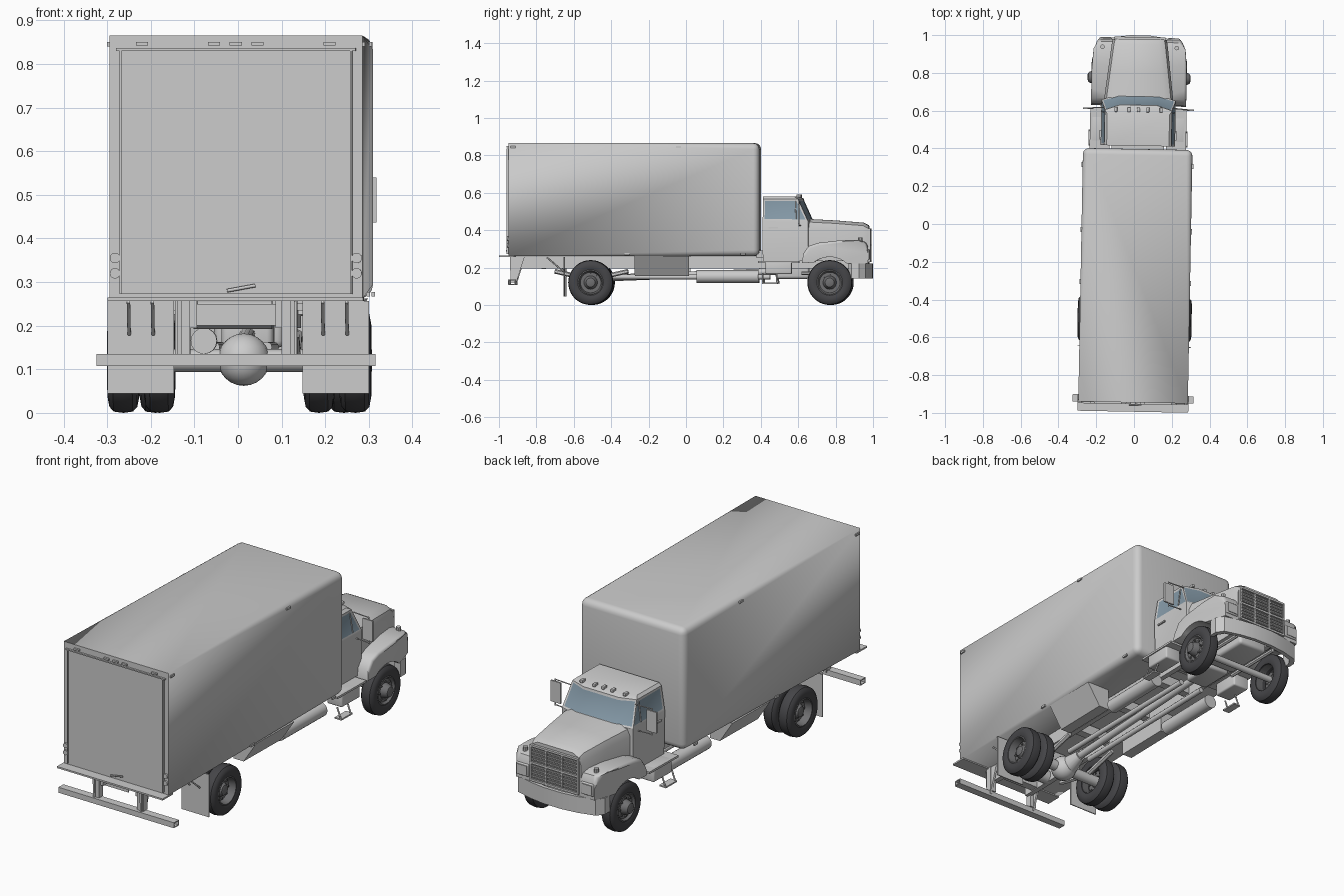
import bpy, bmesh, math
from mathutils import Vector, Matrix

cube = bpy.data.objects.get("Cube")
if cube:
    bpy.data.objects.remove(cube)


def material(name, r, g, b):
    m = bpy.data.materials.new(name)
    m.use_nodes = True
    m.diffuse_color = (r, g, b, 1)
    m.node_tree.nodes["Principled BSDF"].inputs["Base Color"].default_value = (r, g, b, 1)
    return m


BODY = material("body_grey", .6, .6, .6)
GLASS = material("window_blue", .24, .33, .4)
RUBBER = material("tyre_black", .06, .06, .065)
STEEL = material("wheel_steel", .16, .16, .165)
DARK = material("grille_dark", .2, .2, .2)

# The truck stands very slightly turned about the vertical axis
PLACE = Matrix.Translation((.0125, 0, 0)) @ Matrix.Rotation(math.radians(-1.06), 4, 'Z')
made = []


def finish(name, bm, *mats):
    bmesh.ops.recalc_face_normals(bm, faces=bm.faces)
    me = bpy.data.meshes.new(name)
    bm.to_mesh(me)
    bm.free()
    for m in mats:
        me.materials.append(m)
    ob = bpy.data.objects.new(name, me)
    bpy.context.collection.objects.link(ob)
    ob.matrix_world = PLACE
    made.append(ob)
    return ob


def round_edges(bm, width, keep=lambda e: True, segs=3):
    bmesh.ops.recalc_face_normals(bm, faces=bm.faces)
    edges = [e for e in bm.edges if e.calc_face_angle(0) > .5 and keep(e)]
    bmesh.ops.bevel(bm, geom=edges, offset=width, segments=segs, profile=.5,
                    affect='EDGES', clamp_overlap=True)


def loft(rings):
    """Skin a row of equal point rings and cap both ends."""
    bm = bmesh.new()
    rows = [[bm.verts.new(p) for p in ring] for ring in rings]
    n = len(rows[0])
    for a, b in zip(rows, rows[1:]):
        for i in range(n):
            bm.faces.new((a[i], a[(i + 1) % n], b[(i + 1) % n], b[i]))
    bm.faces.new(rows[0])
    bm.faces.new(rows[-1])
    return bm


def box(name, lo, hi, mat=BODY, bevel=0):
    (a, b, c), (d, e, f) = lo, hi
    bm = loft([[(a, b, z), (d, b, z), (d, e, z), (a, e, z)] for z in (c, f)])
    if bevel:
        round_edges(bm, bevel)
    return finish(name, bm, mat)


def side_box(name, s, lo, hi, mat=BODY, bevel=0):
    xs = sorted((s * lo[0], s * hi[0]))
    return box(name, (xs[0], *lo[1:]), (xs[1], *hi[1:]), mat, bevel)


def prism(name, profile, x0, x1, mat=BODY):
    return finish(name, loft([[(x, y, z) for y, z in profile] for x in (x0, x1)]), mat)


def rod(name, p, q, r, mat=BODY, sides=12, r2=None):
    p, q = Vector(p), Vector(q)
    bm = bmesh.new()
    turn = (q - p).to_track_quat('Z', 'Y').to_matrix().to_4x4()
    bmesh.ops.create_cone(bm, cap_ends=True, segments=sides, radius1=r, radius2=r2 or r,
                          depth=(q - p).length, matrix=Matrix.Translation((p + q) / 2) @ turn)
    return finish(name, bm, mat)


def lathe(name, profile, y, z, s, mat, sides=36):
    """Turn (x, radius) points about an axle; s picks the side."""
    bm = bmesh.new()
    vs = [bm.verts.new((s * x, y, z + r)) for x, r in profile]
    es = [bm.edges.new(pair) for pair in zip(vs, vs[1:])]
    bmesh.ops.spin(bm, geom=vs + es, cent=(0, y, z), axis=(1, 0, 0),
                   angle=math.tau, steps=sides, use_merge=True)
    bmesh.ops.remove_doubles(bm, verts=bm.verts, dist=.0002)
    return finish(name, bm, mat)


def wheel(name, x0, x1, y, s, dish, hub):
    r, w = .12, x1 - x0
    tyre = [(x0 + .006, .068), (x0, .085), (x0 + .004, .106), (x0 + .014, r - .003),
            (x0 + w / 2, r), (x1 - .014, r - .003), (x1 - .004, .106), (x1, .085),
            (x1 - .006, .068), (x0 + .006, .068)]
    lathe(name + "_tyre", tyre, y, r, s, RUBBER)
    rim = [(x0 + .012, .066), (x1 - .006, .069), (x1 - .004, .063), (x1 - dish, .055),
           (x1 - dish, .036), (hub - .012, .03), (hub - .003, .024), (hub, .015), (hub, 0)]
    lathe(name + "_rim", rim, y, r, s, STEEL)
    for i in range(8):
        a = i * math.tau / 8
        c = Vector((s * (x1 - dish - .004), y + .045 * math.cos(a), r + .045 * math.sin(a)))
        rod(name + "_lug", c, c + Vector((s * .012, 0, 0)), .005, STEEL, 6)


# Cargo box: rounded nose, its long edges sharpening towards the rear
BACK, NOSE, HALF, FLOOR, ROOF = -.945, .397, .29, .262, .865
bm = loft([[(-HALF, y, FLOOR), (HALF, y, FLOOR), (HALF, y, ROOF), (-HALF, y, ROOF)]
           for y in (BACK, NOSE)])
round_edges(bm, .032, lambda e: max(v.co.y for v in e.verts) > 0, 4)
for v in bm.verts:
    if v.co.y < BACK + .01:
        v.co.x = math.copysign(HALF, v.co.x)
        v.co.z = FLOOR if v.co.z < .5 else ROOF
bmesh.ops.remove_doubles(bm, verts=bm.verts, dist=.0005)
finish("cargo_box", bm, BODY)

# Rear door, frame, latch and lamps
box("rear_door", (-.262, BACK - .004, .272), (.262, BACK + .01, .83))
box("door_header", (-.275, BACK - .009, .83), (.275, BACK, .836))
box("rear_deck", (-.293, -.994, .256), (.293, BACK + .03, .264))
rod("door_latch", (-.02, BACK - .012, .28), (.045, BACK - .012, .292), .004)
for x in (-.215, -.05, 0, .05, .215):
    box("rear_marker", (x - .014, BACK - .01, .842), (x + .014, BACK, .85))
for s in (-1, 1):
    side_box("frame_post", s, (.262, BACK - .009, .272), (.267, BACK, .836))
    for z in (.32, .355):
        rod("tail_lamp", (s * .277, BACK - .008, z), (s * .277, BACK, z), .012, BODY, 16)
    for y, z in ((-.92, .845), (-.035, .845), (-.31, .272), (.31, .272)):
        side_box("side_marker", s, (.288, y - .014, z - .005), (.296, y + .014, z + .005))

# Chassis rails, rear bumper and its brackets
for s in (-1, 1):
    side_box("chassis_rail", s, (.09, -.92, .195), (.115, .93, .258))
    prism("bumper_bracket", [(-.94, .26), (-.86, .26), (-.905, .12), (-.935, .12)],
          s * .125, s * .135)
    side_box("bracket_foot", s, (.105, -.93, .135), (.14, -.90, .26))
    side_box("mudflap", s, (.147, -.65, .045), (.3, -.645, .256))
    for x in (.195, .25):
        rod("mudflap_stay", (s * x, -.74, .255), (s * x, -.653, .18), .004)
    rod("leaf_spring", (s * .13, -.7, .18), (s * .13, -.505, .135), .012, BODY, 6)
    rod("leaf_spring", (s * .13, -.31, .18), (s * .13, -.505, .135), .012, BODY, 6)
    rod("front_spring", (s * .11, .62, .17), (s * .11, .93, .17), .01, BODY, 6)
    # Tapering side locker under the box
    finish("side_locker", loft([
        [(s * .16, -.27, .155), (s * .215, -.27, .155), (s * .285, -.27, .262), (s * .16, -.27, .262)],
        [(s * .16, .02, .155), (s * .215, .02, .155), (s * .285, .02, .262), (s * .16, .02, .262)]]), BODY)
    rod("air_tank", (s * .165, .06, .152), (s * .165, .39, .152), .034, BODY, 20)
    rod("long_pipe", (s * .06, -.4, .15), (s * .06, .45, .15), .013)
for y in (-.85, -.6, -.3, 0, .3, .55):
    box("cross_member", (-.1, y - .02, .2), (.1, y + .02, .25))
for z in (.108, .131):
    box("rear_bumper", (-.32, -.945, z), (.32, -.907, z + .004))
for y in (-.945, -.911):
    box("rear_bumper_wall", (-.32, y, .108), (.32, y + .004, .135))

# Drive line
rod("rear_axle", (-.27, -.505, .12), (.27, -.505, .12), .026, BODY, 16)
bm = bmesh.new()
bmesh.ops.create_uvsphere(bm, u_segments=20, v_segments=12, radius=.06,
                          matrix=Matrix.Translation((.01, -.505, .122)))
finish("differential", bm, BODY)
rod("pinion_case", (0, -.47, .13), (0, -.39, .145), .045, BODY, 16, .025)
rod("drive_shaft", (0, -.4, .145), (0, .5, .18), .018)
rod("cross_tank", (-.1, -.76, .225), (.08, -.76, .225), .033, BODY, 20)
rod("brake_chamber", (-.08, -.59, .165), (-.08, -.53, .165), .03, BODY, 16)
rod("front_axle", (-.22, .773, .12), (.22, .773, .12), .016)
box("gearbox", (-.06, .48, .14), (.06, .66, .25), BODY, .015)
box("engine_sump", (-.08, .66, .15), (.08, .92, .26), BODY, .015)

# Wheels
for s in (-1, 1):
    wheel("rear_outer", .23, .302, -.505, s, .04, .285)
    wheel("rear_inner", .148, .218, -.505, s, .03, .2)
    wheel("front", .18, .252, .773, s, .015, .272)

# Cab with curved windscreen, glass inset into its upper faces


def cab_ring(w, front, z):
    half = [(w, .414), (w, front - .035), (w * .55, front - .008)]
    return [(x, y, z) for x, y in half] + [(-x, y, z) for x, y in reversed(half)]


bm = loft([cab_ring(.193, .69, .235), cab_ring(.197, .69, .45),
           cab_ring(.178, .637, .568), cab_ring(.165, .615, .58)])
bmesh.ops.recalc_face_normals(bm, faces=bm.faces)
upper = [f for f in bm.faces if .48 < f.calc_center_median().z < .54]
screen = [f for f in upper if f.normal.y > .35]
doors = [f for f in upper if abs(f.normal.x) > .9]
bmesh.ops.inset_region(bm, faces=screen, thickness=.012, depth=-.003)
bmesh.ops.inset_individual(bm, faces=doors, thickness=.015, depth=-.003)
for f in screen + doors:
    f.material_index = 1
finish("cab", bm, BODY, GLASS)
box("cab_mount", (-.14, .38, .25), (.14, .42, .29))
for x in (-.12, -.05, 0, .05, .12):
    box("roof_lamp", (x - .008, .592, .575), (x + .008, .618, .59), BODY, .003)


# Bonnet narrowing towards the grille
def hood_ring(y, w, top):
    half = [(w, .235), (w, top - .05), (w - .012, top - .016), (w - .045, top)]
    return [(x, y, z) for x, z in half] + [(-x, y, z) for x, z in reversed(half)]


finish("bonnet", loft([hood_ring(.65, .184, .46), hood_ring(.8, .166, .452),
                       hood_ring(.95, .148, .44), hood_ring(.978, .142, .425)]), BODY)

# Grille: dark plate behind frames and slats
box("grille_plate", (-.128, .97, .235), (.128, .981, .408), DARK)
for z in (.235, .32, .404):
    box("grille_frame", (-.134, .972, z - .005), (.134, .99, z + .005))
for x in (-.131, -.044, .044, .131):
    box("grille_post", (x - .004, .972, .235), (x + .004, .989, .405))
for i in range(4):
    for base in (.252, .337):
        box("grille_slat", (-.13, .972, base + i * .017 - .003), (.13, .986, base + i * .017 + .003))

# Fenders with wheel arch, front corner swept in
arch = [(.773 + .137 * math.cos(math.radians(a)), .12 + .137 * math.sin(math.radians(a)))
        for a in range(48, 135, 9)]
outline = [(.625, .225), (.632, .275), (.66, .315), (.71, .332), (.84, .347), (.93, .347),
           (.965, .335), (.977, .31), (.977, .222)] + arch
for s in (-1, 1):
    bm = loft([[(s * (x - (.035 if y > .96 and x > .2 else 0)), y, z) for y, z in outline]
               for x in (.1, .252)])
    bmesh.ops.recalc_face_normals(bm, faces=bm.faces)
    rim = [e for e in bm.edges if all(abs(v.co.x) > .2 and v.co.z > .27 for v in e.verts)]
    bmesh.ops.bevel(bm, geom=rim, offset=.014, segments=3, profile=.5, affect='EDGES')
    finish("fender", bm, BODY)
    side_box("headlamp_frame", s, (.146, .97, .24), (.214, .984, .3), BODY, .004)
    side_box("headlamp", s, (.153, .98, .247), (.207, .987, .293))
    rod("fender_lamp", (s * .197, .935, .34), (s * .197, .935, .362), .012, BODY, 10)

    # Steps below the doors
    side_box("step_box", s, (.165, .43, .165), (.25, .57, .235), BODY, .008)
    side_box("step_plate", s, (.15, .39, .225), (.255, .61, .235))
    for y in (.415, .49):
        rod("step_leg", (s * .235, y, .17), (s * .255, y, .118), .004)
    side_box("step_rung", s, (.225, .41, .113), (.262, .495, .12))

    # Mirrors, handles and quarter light bars
    side_box("mirror", s, (.238, .604, .437), (.294, .612, .54))
    for z, foot in ((.55, .18), (.425, .195)):
        rod("mirror_arm", (s * foot, .615, z), (s * .268, .609, z), .003, BODY, 6)
    rod("mirror_post", (s * .268, .609, .42), (s * .268, .609, .553), .003, BODY, 6)
    rod("window_bar", (s * .194, .592, .46), (s * .179, .588, .555), .003, BODY, 6)
    side_box("door_handle", s, (.194, .445, .41), (.204, .495, .417))

# Wrap-round front bumper
half = [(.24, .89), (.24, .93), (.215, .965), (.13, .988), (.05, .999)]
outer = half + [(-x, y) for x, y in reversed(half)]
inner = [(x * .92, y - .018) for x, y in reversed(outer)]
bm = bmesh.new()
n = len(outer)
cols = [[bm.verts.new((x, y, z)) for x, y in outer + inner] for z in (.142, .222)]
m = 2 * n
for i in range(m):
    j = (i + 1) % m
    bm.faces.new((cols[0][i], cols[0][j], cols[1][j], cols[1][i]))
for c in cols:
    for i in range(n - 1):
        bm.faces.new((c[i], c[i + 1], c[m - 2 - i], c[m - 1 - i]))
finish("front_bumper", bm, BODY)

# Smooth shading that keeps real corners crisp
bpy.ops.object.select_all(action='DESELECT')
for ob in made:
    ob.select_set(True)
bpy.context.view_layer.objects.active = made[0]
bpy.ops.object.shade_smooth_by_angle(angle=math.radians(35))
